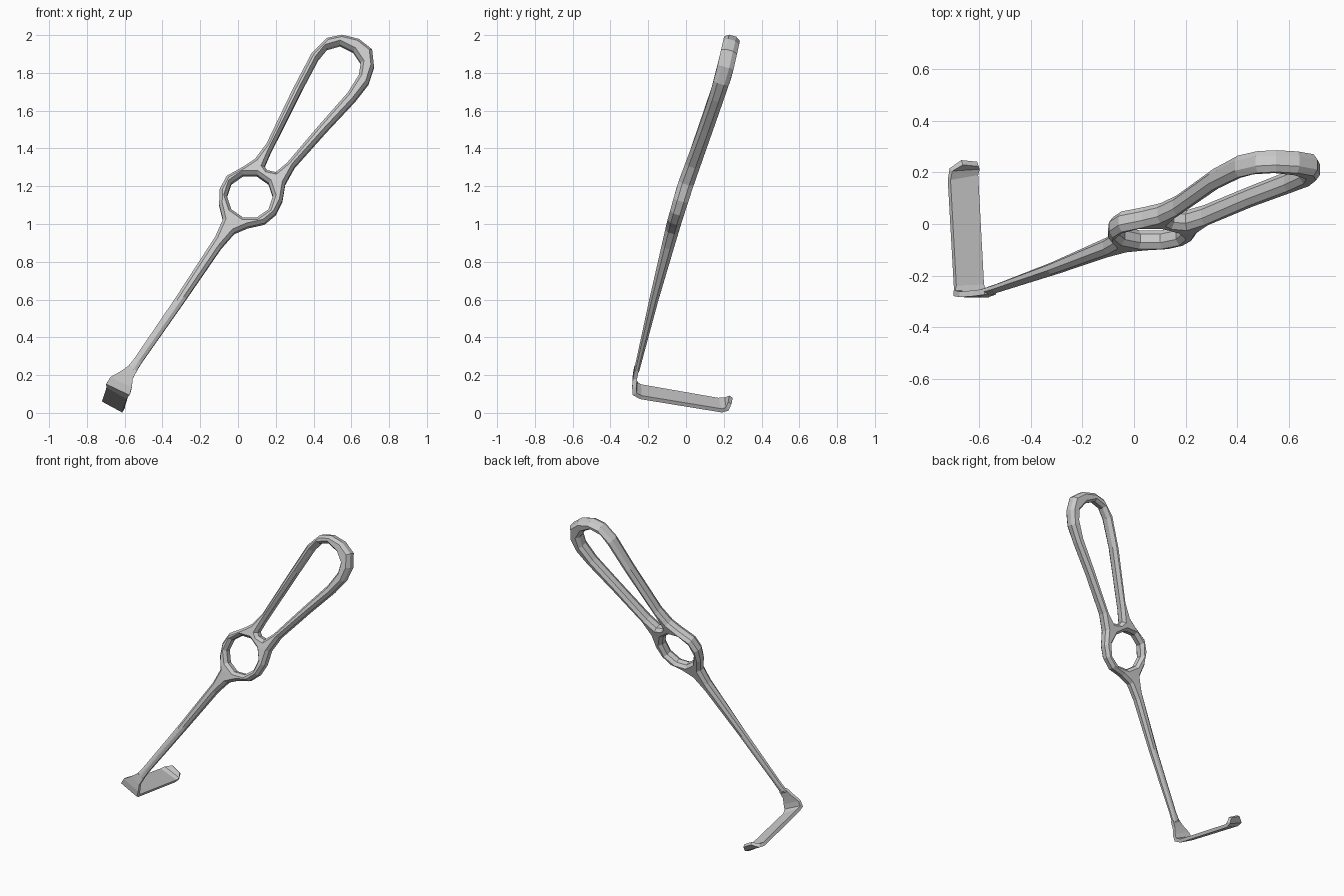
import bpy, bmesh, math
from mathutils import Vector
from mathutils.geometry import tessellate_polygon

if "Cube" in bpy.data.objects:
    bpy.data.objects.remove(bpy.data.objects["Cube"])

# (height z, centre y, half depth) along the bent handle
SPINE = [(0.0, -0.30, 0.012), (0.2, -0.267, 0.013), (0.6, -0.17, 0.023), (1.0, -0.065, 0.036),
         (1.2, -0.005, 0.040), (1.6, 0.14, 0.036), (1.8, 0.203, 0.042), (2.1, 0.27, 0.042)]


def spine(z):
    for a, b in zip(SPINE, SPINE[1:]):
        if z <= b[0]:
            t = (z - a[0]) / (b[0] - a[0])
            return a[1] + t * (b[1] - a[1]), a[2] + t * (b[2] - a[2])
    return SPINE[-1][1:]


def place(p, side):
    y, d = spine(p.y)
    return Vector((p.x, y + side * d, p.y - 0.28 * side * d))


def inset(points, amount):
    out = []
    for i, p in enumerate(points):
        a = (p - points[i - 1]).normalized()
        b = (points[(i + 1) % len(points)] - p).normalized()
        na, nb = Vector((-a.y, a.x)), Vector((-b.y, b.x))
        n = (na + nb).normalized()
        out.append(p + n * amount / max(n.dot(na), 0.6))
    return out


def area(pts):
    return sum(pts[i - 1].x * p.y - p.x * pts[i - 1].y for i, p in enumerate(pts))


def finish(bm, name):
    bmesh.ops.recalc_face_normals(bm, faces=bm.faces)
    me = bpy.data.meshes.new(name)
    bm.to_mesh(me)
    bm.free()
    ob = bpy.data.objects.new(name, me)
    bpy.context.collection.objects.link(ob)
    return ob


# Handle outline: shaft right edge, ring, grip loop, back down the left
outer = [(-0.55, 0.20), (-0.51, 0.265), (-0.275, 0.60), (-0.09, 0.87), (-0.02, 0.95), (0.05, 0.98),
         (0.14, 1.0), (0.20, 1.05), (0.235, 1.12), (0.25, 1.21), (0.30, 1.30), (0.47, 1.49),
         (0.62, 1.65), (0.69, 1.74), (0.72, 1.83), (0.71, 1.92), (0.64, 1.975), (0.55, 1.997),
         (0.47, 1.98), (0.39, 1.90), (0.29, 1.71), (0.15, 1.42), (0.09, 1.34), (0.03, 1.30),
         (-0.06, 1.25), (-0.097, 1.18), (-0.10, 1.10), (-0.08, 1.02), (-0.12, 0.93),
         (-0.335, 0.60), (-0.55, 0.285), (-0.59, 0.235)]
grip_hole = [(0.14, 1.30), (0.17, 1.37), (0.34, 1.71), (0.425, 1.87), (0.47, 1.925), (0.54, 1.945),
             (0.61, 1.91), (0.65, 1.85), (0.64, 1.785), (0.58, 1.69), (0.43, 1.52),
             (0.26, 1.32), (0.20, 1.27), (0.155, 1.28)]
ring_hole = [(0.063 + 0.122 * math.cos(math.tau * i / 10), 1.143 + 0.118 * math.sin(math.tau * i / 10))
             for i in range(10)]

# Handle: chamfered plate with two openings
loops = []
for i, pts in enumerate((outer, grip_hole, ring_hole)):
    pts = [Vector(p) for p in pts]
    if (area(pts) > 0) != (i == 0):
        pts.reverse()
    loops.append(pts)
inner = [inset(p, 0.016) for p in loops]

bm = bmesh.new()
caps = {-1: [], 1: []}
for edge, ins in zip(loops, inner):
    rows = [[bm.verts.new(place(p, s)) for p in src]
            for src, s in ((ins, -1), (edge, -0.45), (edge, 0.45), (ins, 1))]
    caps[-1] += rows[0]
    caps[1] += rows[3]
    n = len(edge)
    for r0, r1 in zip(rows, rows[1:]):
        for i in range(n):
            j = (i + 1) % n
            bm.faces.new((r0[i], r0[j], r1[j], r1[i]))
tris = tessellate_polygon([[Vector((p.x, p.y, 0)) for p in l] for l in inner])
for verts in caps.values():
    for t in tris:
        bm.faces.new([verts[k] for k in t])
finish(bm, "handle")

# Blade: flared neck, right-angle bend, long flat blade and upturned lip
sections = [((-0.578, -0.262, 0.25), (-0.535, -0.262, 0.222)),
            ((-0.62, -0.268, 0.22), (-0.558, -0.270, 0.18)),
            ((-0.675, -0.272, 0.19), (-0.562, -0.274, 0.135)),
            ((-0.695, -0.268, 0.158), (-0.572, -0.272, 0.10)),
            ((-0.692, -0.242, 0.142), (-0.585, -0.238, 0.082)),
            ((-0.715, 0.17, 0.070), (-0.608, 0.19, 0.012)),
            ((-0.708, 0.21, 0.072), (-0.602, 0.218, 0.020)),
            ((-0.665, 0.238, 0.086), (-0.604, 0.232, 0.052))]
bm = bmesh.new()
rows = [[bm.verts.new(p) for p in s] for s in sections]
for a, b in zip(rows, rows[1:]):
    bm.faces.new((a[0], a[1], b[1], b[0]))
blade = finish(bm, "blade")
mod = blade.modifiers.new("thickness", 'SOLIDIFY')
mod.thickness = 0.022
mod.offset = 0
mod.use_even_offset = True
